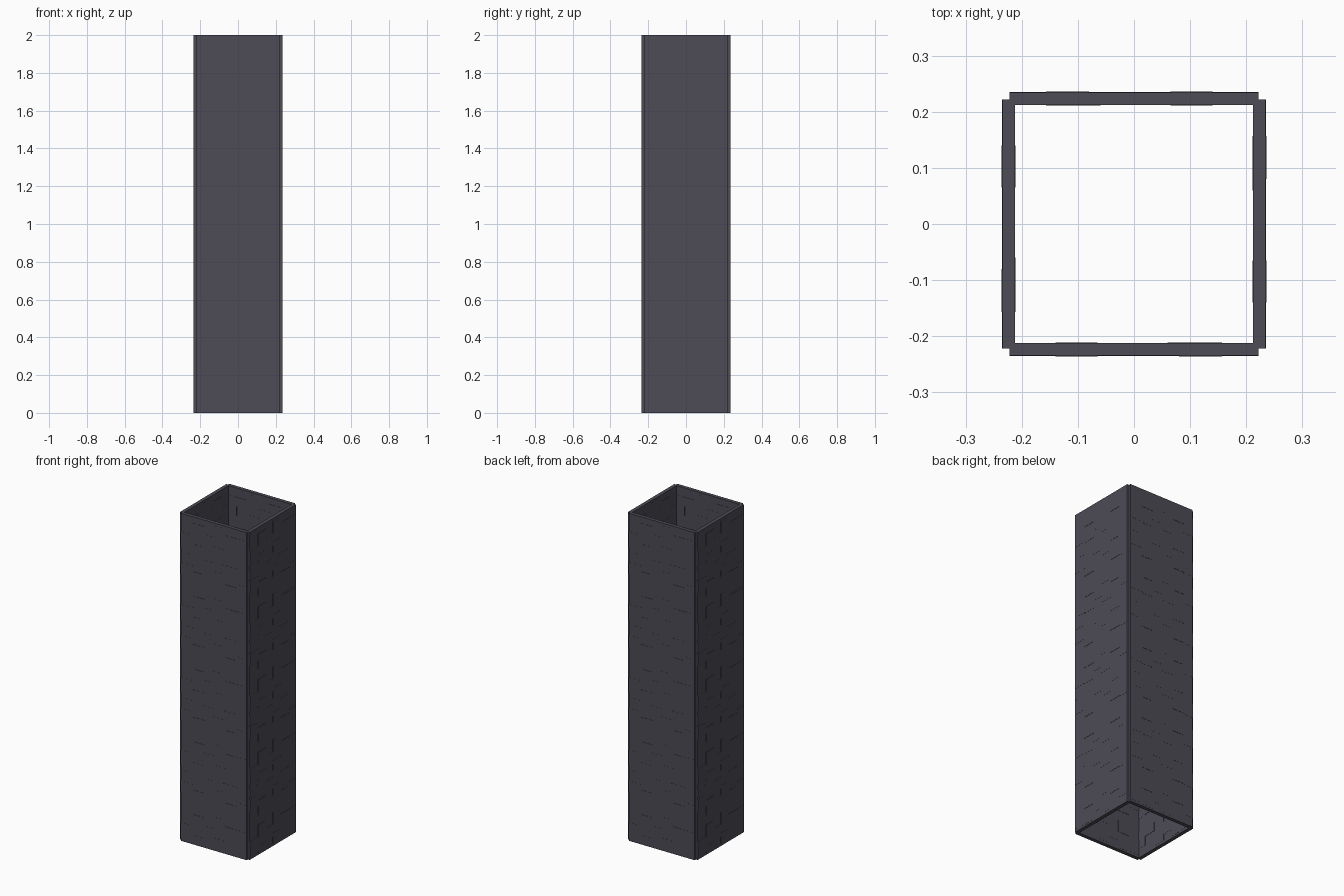
import bpy, bmesh
from math import pi
from mathutils import Matrix, Vector

if "Cube" in bpy.data.objects:
    bpy.data.objects.remove(bpy.data.objects["Cube"])

HEIGHT, HALF, MID, T = 2.0, 0.222, 0.2235, 0.0112
MOD = HEIGHT / 9          # repeating height of the brick pattern
ROW = MOD / 4

mat = bpy.data.materials.new("dark_brick")
mat.diffuse_color = (0.075, 0.07, 0.09, 1)
mat.use_nodes = True
mat.node_tree.nodes["Principled BSDF"].inputs["Base Color"].default_value = mat.diffuse_color


def box(bm, x0, x1, z0, z1, t):
    c = Vector(((x0 + x1) / 2, -MID, (z0 + z1) / 2))
    m = Matrix.Translation(c) @ Matrix.Diagonal((x1 - x0, 2 * t, z1 - z0, 1))
    bmesh.ops.create_cube(bm, size=1, matrix=m)


# Bricks in two alternating modules: x0, x1, bottom row, top row, extra depth
module_a = [
    (-0.222, -0.14, 0.3, 2, .0006), (-0.14, -0.065, 2, 3.3, .0014),
    (-0.065, 0.0, 1, 2.4, .0006), (0.0, 0.08, 0.3, 1.4, .0006),
    (0.08, 0.157, 2, 3, .0014), (0.157, 0.222, 1, 3, .0006),
    (0.0, 0.06, 2.4, 3.7, .0004), (-0.14, -0.065, 0.2, 1, .0008)]
module_b = [
    (-0.222, -0.14, 1.3, 2.6, .0006), (-0.14, -0.065, 0.4, 2, .0014),
    (-0.065, 0.0, 2.3, 3.6, .0006), (0.0, 0.08, 1.6, 2.7, .0006),
    (0.08, 0.157, 0.5, 1.6, .0014), (0.06, 0.157, 2.7, 3.7, .0008),
    (-0.222, -0.14, 2.9, 3.8, .0004), (0.157, 0.222, 0.4, 2, .0006)]

# One wall: courses of flush panels with slightly proud bricks through them
bm = bmesh.new()
for i in range(9):
    z = i * MOD
    box(bm, -HALF, HALF, z, z + MOD, T)
    for x0, x1, r0, r1, extra in (module_a if i % 2 == 0 else module_b):
        box(bm, x0, x1, z + r0 * ROW, z + r1 * ROW, T + extra)
mesh = bpy.data.meshes.new("brick_wall")
bm.to_mesh(mesh)
bm.free()
mesh.materials.append(mat)

# Four walls around the hollow shaft
for k, name in enumerate(("front_wall", "right_wall", "back_wall", "left_wall")):
    ob = bpy.data.objects.new(name, mesh)
    ob.rotation_euler.z = k * pi / 2
    bpy.context.collection.objects.link(ob)
